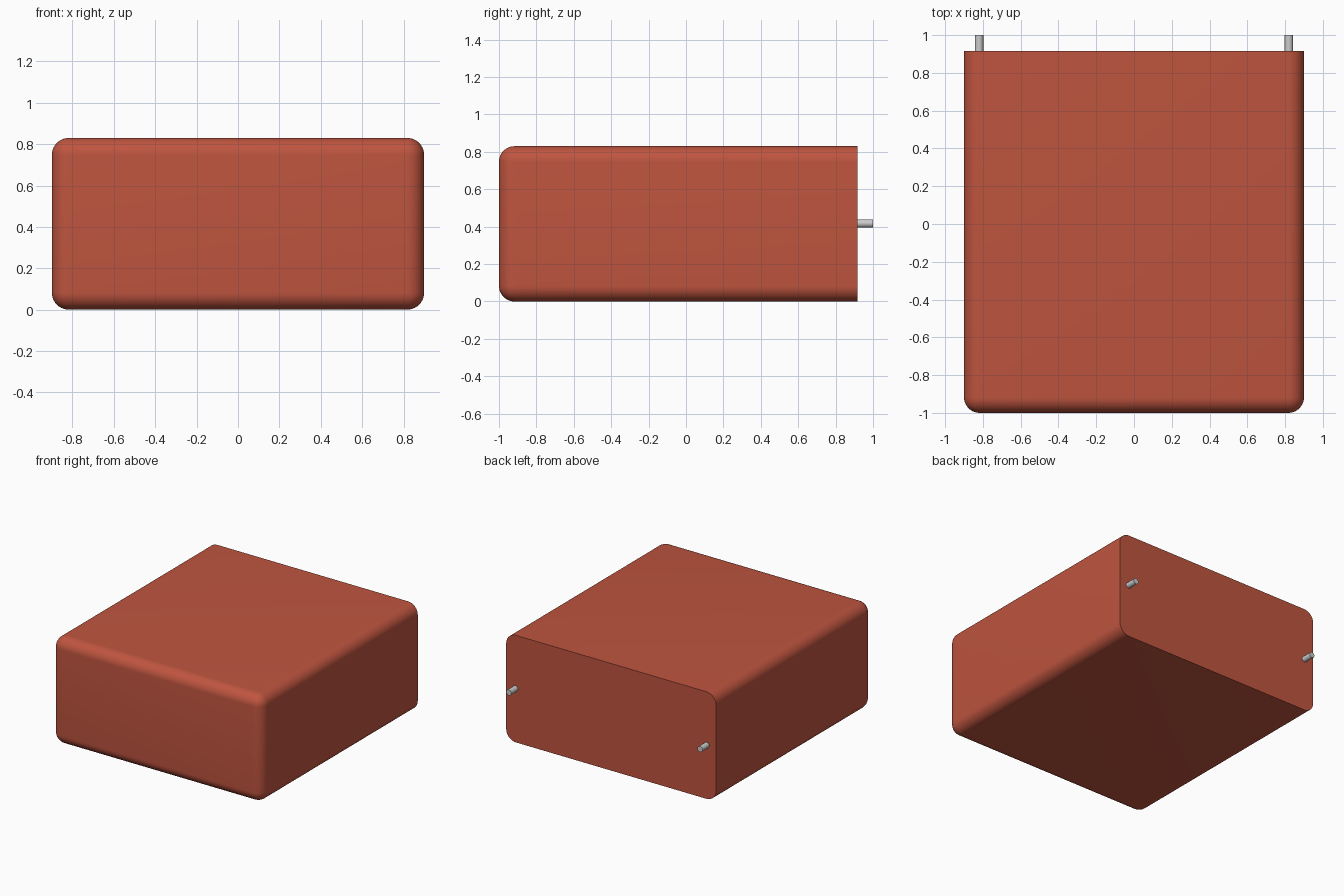
import bpy, bmesh
from math import radians

if "Cube" in bpy.data.objects:
    bpy.data.objects.remove(bpy.data.objects["Cube"])

FRONT, BACK = -1.0, 0.917      # body extent along y
HALF_W, HEIGHT, ROUND = 0.9, 0.83, 0.083


def material(name, color):
    mat = bpy.data.materials.new(name)
    mat.diffuse_color = color
    mat.use_nodes = True
    mat.node_tree.nodes["Principled BSDF"].inputs["Base Color"].default_value = mat.diffuse_color
    return mat


def smooth(obj):
    bpy.ops.object.select_all(action='DESELECT')
    obj.select_set(True)
    bpy.context.view_layer.objects.active = obj
    bpy.ops.object.shade_smooth_by_angle(angle=radians(35))


# Padded body: a box rounded on every edge except the flat back's outline
bm = bmesh.new()
bmesh.ops.create_cube(bm, size=1)
for v in bm.verts:
    v.co.x *= 2 * HALF_W
    v.co.y = BACK if v.co.y > 0 else FRONT
    v.co.z = (v.co.z + 0.5) * HEIGHT
edges = [e for e in bm.edges if min(v.co.y for v in e.verts) < BACK - 0.01]
bmesh.ops.bevel(bm, geom=edges, offset=ROUND, offset_type='OFFSET',
                segments=10, profile=0.5, affect='EDGES', clamp_overlap=True)
bmesh.ops.recalc_face_normals(bm, faces=bm.faces)
mesh = bpy.data.meshes.new("body")
bm.to_mesh(mesh)
bm.free()
body = bpy.data.objects.new("body", mesh)
bpy.context.collection.objects.link(body)
mesh.materials.append(material("red", (0.52, 0.09, 0.05, 1)))
smooth(body)

# Two mounting pins on the back
for side, x in (("left", -0.82), ("right", 0.82)):
    bpy.ops.mesh.primitive_cylinder_add(
        vertices=32, radius=0.022, depth=1.0 - BACK + 0.01,
        location=(x, (1.0 + BACK - 0.01) / 2, 0.417), rotation=(radians(90), 0, 0))
    pin = bpy.context.object
    pin.name = side + "_pin"
    smooth(pin)
